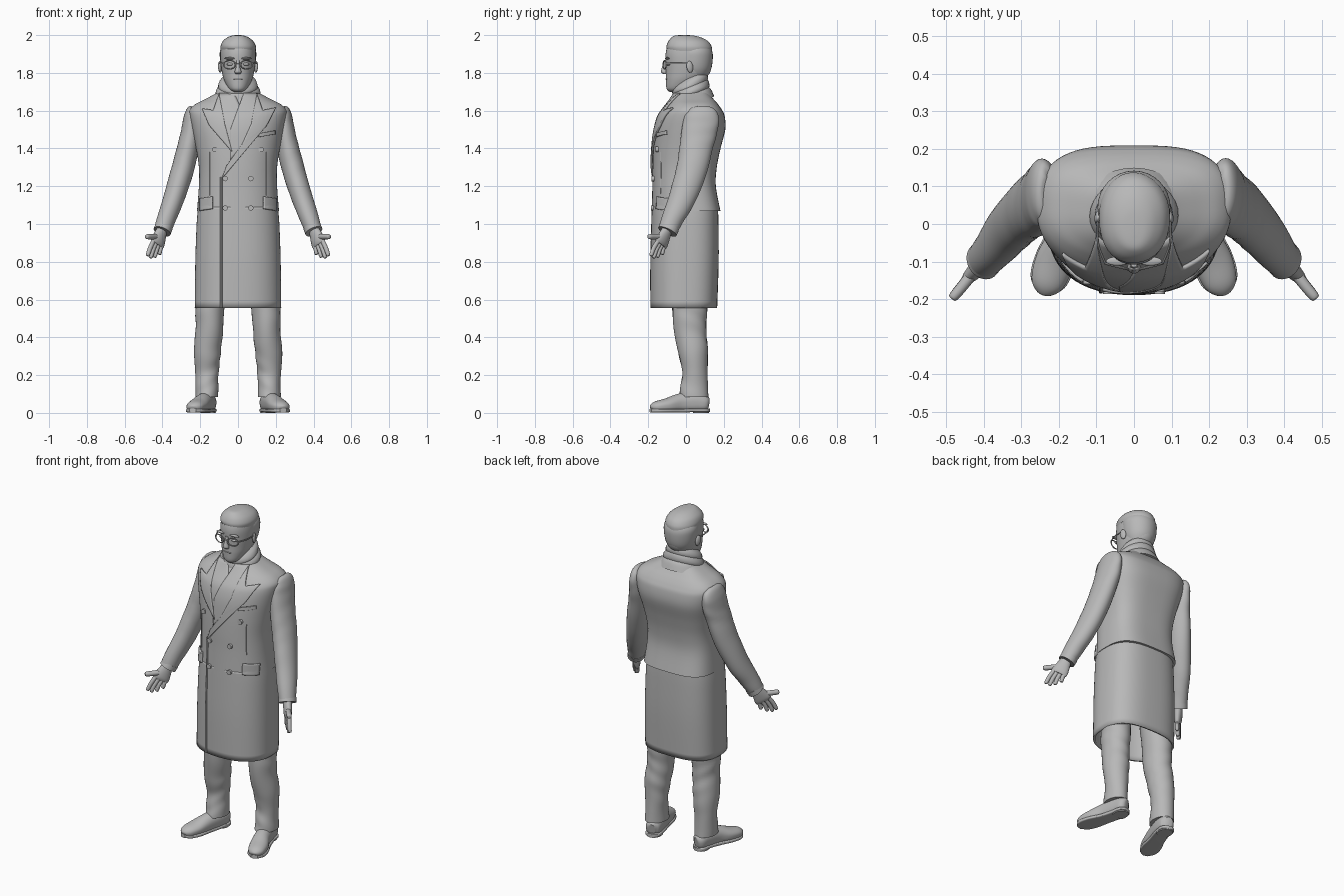
import bpy, bmesh, math
from mathutils import Vector
from mathutils.bvhtree import BVHTree

if "Cube" in bpy.data.objects:
    bpy.data.objects.remove(bpy.data.objects["Cube"])

GREY = (0.48, 0.48, 0.48, 1)
grey = bpy.data.materials.new("matte grey")
grey.use_nodes = True
grey.diffuse_color = GREY
grey.node_tree.nodes["Principled BSDF"].inputs["Base Color"].default_value = GREY

Y, Z = Vector((0, 1, 0)), Vector((0, 0, 1))
parts = []
trees = []


def register(obj, name):
    obj.name = name
    obj.data.name = name
    obj.data.materials.clear()
    obj.data.materials.append(grey)
    parts.append(obj)
    return obj


def smooth_rows(rows, steps):
    """Catmull-Rom interpolation through the section rows."""
    out = []
    for i in range(len(rows) - 1):
        a, b, c, d = (rows[max(0, min(len(rows) - 1, i + k))] for k in (-1, 0, 1, 2))
        for s in range(steps):
            t = s / steps
            out.append([q + t / 2 * (r - p + t * (2 * p - 5 * q + 4 * r - w + t * (3 * (q - r) + w - p)))
                        for p, q, r, w in zip(a, b, c, d)])
    out.append(list(rows[-1]))
    return out


def loft(name, rows, ref=Y, flat=False, side=1, front=2, back=2, tilt=0,
         fold=0, caps=True, sides=32, steps=5):
    """Skin of rounded sections; each row is x, y, z, half width, half depth."""
    rows = smooth_rows(rows, steps)
    centres = [Vector(r[:3]) for r in rows]
    verts, faces = [], []
    for i, row in enumerate(rows):
        t = Z if flat else (centres[min(i + 1, len(rows) - 1)] - centres[max(i - 1, 0)]).normalized()
        u = ref.cross(t).normalized()
        v = t.cross(u)
        for k in range(sides):
            a = math.tau * k / sides
            c, s = math.cos(a), math.sin(a)
            power = 2 / (back if s > 0 else front)
            ripple = 1 + fold * math.sin(row[2] * 45 + 3 * math.sin(a + row[2] * 11) + side)
            p = centres[i] + ripple * (u * row[3] * math.copysign(abs(c) ** power, c)
                                       + v * row[4] * math.copysign(abs(s) ** power, s))
            p.z += tilt * p.y
            verts.append((p.x * side, p.y, p.z))
    for i in range(len(rows) - 1):
        for k in range(sides):
            a, b = i * sides + k, i * sides + (k + 1) % sides
            faces.append((a, b, b + sides, a + sides))
    if caps:
        faces.append(tuple(reversed(range(sides))))
        faces.append(tuple(range(len(verts) - sides, len(verts))))
    if side < 0:
        faces = [tuple(reversed(f)) for f in faces]
    mesh = bpy.data.meshes.new(name)
    mesh.from_pydata(verts, [], faces)
    obj = bpy.data.objects.new(name, mesh)
    bpy.context.collection.objects.link(obj)
    register(obj, name)
    return obj, BVHTree.FromPolygons(verts, faces)


def front_y(x, z):
    hits = [t.ray_cast(Vector((x, -1, z)), Y)[0] for t in trees]
    return min([h.y for h in hits if h], default=0)


def panel(name, outline, lift=0.004, thick=0.01, side=1):
    """Cloth piece cut to an x, z outline and laid on the coat front."""
    bm = bmesh.new()
    face = bm.faces.new([bm.verts.new((x * side, 0, z)) for x, z in outline])
    face.normal_update()
    if face.normal.y > 0:
        face.normal_flip()
    bmesh.ops.triangulate(bm, faces=bm.faces[:])
    bmesh.ops.subdivide_edges(bm, edges=bm.edges[:], cuts=9, use_grid_fill=True)
    for v in bm.verts:
        v.co.y = front_y(v.co.x, v.co.z) - lift
    mesh = bpy.data.meshes.new(name)
    bm.to_mesh(mesh)
    bm.free()
    obj = bpy.data.objects.new(name, mesh)
    bpy.context.collection.objects.link(obj)
    mod = obj.modifiers.new("thickness", "SOLIDIFY")
    mod.thickness, mod.offset = thick, 0
    return register(obj, name)


def seam(name, x, low, high, radius):
    """Raised stitched line running up the coat front."""
    heights = [low + (high - low) * i / 12 for i in range(13)]
    loft(name, [(x, front_y(x, z), z, radius, radius) for z in heights], flat=True, sides=8, steps=1)


def blob(name, loc, scale, turn=(0, 0, 0)):
    bpy.ops.mesh.primitive_uv_sphere_add(segments=20, ring_count=12, radius=1, location=loc, rotation=turn)
    bpy.context.object.scale = scale
    return register(bpy.context.object, name)


# Coat: fitted upper body over a hollow skirt
_, tree = loft("coat_body", [
    (0, 0, 1.07, .217, .182), (0, -.01, 1.2, .207, .168), (0, -.007, 1.3, .207, .17),
    (0, .005, 1.4, .222, .178), (0, .022, 1.5, .243, .186), (0, .03, 1.57, .256, .175),
    (0, .034, 1.605, .255, .156), (0, .035, 1.635, .225, .134), (0, .033, 1.66, .175, .114),
    (0, .03, 1.69, .12, .092), (0, .03, 1.71, .09, .08)], flat=True, front=2.2, back=3.2, sides=64)
trees.append(tree)
skirt, tree = loft("coat_skirt", [
    (0, -.012, .555, .229, .177), (0, -.008, .8, .226, .181), (0, -.006, 1, .219, .178),
    (0, -.006, 1.09, .211, .175)], flat=True, front=2.3, back=2.8, caps=False, sides=64)
trees.append(tree)
hem = skirt.modifiers.new("cloth", "SOLIDIFY")
hem.thickness, hem.offset = .012, -1
loft("coat_collar", [(0, .045, 1.63, .135, .105), (0, .04, 1.67, .116, .094), (0, .035, 1.69, .1, .085)],
     flat=True, tilt=.3)

# Front edge, darts, scarf ends and peaked lapels
seam("front_edge", -.088, .557, 1.25, .006)
for side in (-1, 1):
    seam("front_dart", .15 * side, 1.15, 1.38, .002)
panel("scarf_end_right", [(-.1, 1.69), (-.02, 1.69), (.05, 1.54), (.03, 1.4), (-.03, 1.36), (-.08, 1.53)],
      .001, .008)
panel("scarf_end_left", [(.03, 1.69), (.1, 1.69), (.085, 1.55), (.02, 1.4), (-.04, 1.34), (-.04, 1.5)], .003)
panel("lapel_right", [(-.1, 1.69), (-.13, 1.6), (-.19, 1.61), (-.15, 1.52), (-.03, 1.38), (-.07, 1.53)], .005)
panel("lapel_left", [(.1, 1.69), (.13, 1.6), (.2, 1.615), (.15, 1.52), (-.085, 1.24), (-.06, 1.31),
                     (.02, 1.42), (.07, 1.53)], .007)
panel("breast_pocket", [(.11, 1.46), (.195, 1.475), (.195, 1.495), (.11, 1.48)], .004, .008)

# Buttons in three rows
for x, z in ((.122, 1.395), (.068, 1.24), (.068, 1.085)):
    for side in (-1, 1):
        bpy.ops.mesh.primitive_cylinder_add(vertices=16, radius=.014, depth=.014,
            location=(x * side, front_y(x * side, z) - .004, z), rotation=(math.pi / 2, 0, 0))
        register(bpy.context.object, "coat_button")

# Scarf wound twice round the neck
loft("scarf_lower_wrap", [(0, .02, 1.65, .1, .09), (0, .022, 1.68, .117, .103),
     (0, .022, 1.71, .109, .098), (0, .022, 1.735, .085, .08)], flat=True, tilt=.4, fold=.015)
loft("scarf_upper_wrap", [(0, .025, 1.69, .09, .08), (0, .022, 1.72, .104, .094),
     (0, .022, 1.745, .098, .09), (0, .025, 1.765, .078, .074)], flat=True, tilt=.4, fold=.015)

# Head and hair
loft("neck", [(0, .03, 1.65, .07, .07), (0, .03, 1.8, .068, .075)], flat=True)
loft("head", [(0, -.05, 1.7, .026, .038), (0, -.037, 1.717, .05, .066), (0, -.008, 1.76, .073, .098),
     (0, .01, 1.8, .084, .116), (0, .015, 1.85, .091, .122), (0, .015, 1.9, .093, .123),
     (0, .015, 1.94, .087, .113), (0, .012, 1.97, .068, .09), (0, .01, 1.985, .04, .06)],
     flat=True, front=2.1, sides=40)
loft("hair_top", [(0, .022, 1.915, .092, .117), (0, .017, 1.94, .094, .12), (0, .012, 1.967, .081, .107),
     (0, .002, 1.987, .057, .08), (0, -.008, 1.997, .034, .052), (0, -.01, 2, .01, .02)],
     flat=True, front=2.2, fold=.015)
loft("hair_back", [(0, .045, 1.77, .062, .06), (0, .045, 1.82, .086, .088), (0, .045, 1.88, .096, .097),
     (0, .043, 1.92, .094, .094), (0, .04, 1.96, .07, .075)], flat=True)

# Face
loft("nose", [(0, -.105, 1.865, .009, .01), (0, -.113, 1.83, .011, .014), (0, -.116, 1.805, .018, .016),
     (0, -.108, 1.793, .012, .01)], flat=True, sides=16)
blob("upper_lip", (0, -.1, 1.768), (.026, .008, .005))
blob("lower_lip", (0, -.098, 1.758), (.022, .008, .006))
blob("chin", (0, -.083, 1.725), (.028, .02, .018))
loft("glasses_bridge", [(-.015, -.12, 1.85, .003, .003), (.015, -.12, 1.85, .003, .003)], ref=Z, sides=10)

HAND_ACROSS = Vector((.72, -.65, .15)).normalized()
HAND_DOWN = Vector((.3, -.37, -.88)).normalized()
for side, label in ((-1, "right_"), (1, "left_")):
    blob(label + "brow", (.043 * side, -.099, 1.877), (.032, .012, .006))
    blob(label + "eye", (.04 * side, -.092, 1.846), (.02, .012, .008))
    blob(label + "ear", (.095 * side, .02, 1.832), (.01, .018, .031), (.15, 0, .3 * side))
    bpy.ops.mesh.primitive_torus_add(major_segments=32, minor_segments=8, major_radius=.029, minor_radius=.0035,
        location=(.045 * side, -.113, 1.843), rotation=(math.pi / 2, 0, .25 * side))
    bpy.context.object.scale = (1.1, .78, 1)
    register(bpy.context.object, label + "glasses_rim")
    loft(label + "glasses_temple", [(.077, -.104, 1.85, .003, .004), (.096, -.05, 1.85, .003, .004),
         (.097, .02, 1.85, .003, .004)], ref=Z, side=side, sides=10)
    panel(label + "pocket_flap", [(.135, 1.08), (.2, 1.07), (.2, 1.135), (.135, 1.145)], .005, .012, side)

    # Sleeve with cuff
    loft(label + "sleeve", [(.236, .085, 1.617, .012, .04), (.242, .085, 1.605, .03, .07),
         (.244, .084, 1.57, .043, .09), (.246, .077, 1.52, .05, .094), (.257, .06, 1.44, .056, .09),
         (.29, .033, 1.3, .06, .082), (.335, -.015, 1.15, .056, .073), (.378, -.07, 1.03, .05, .058),
         (.4, -.097, .965, .045, .05)], side=side, fold=.012)
    loft(label + "cuff", [(.392, -.087, .985, .047, .053), (.402, -.099, .96, .047, .053)], side=side)

    # Hand, palm turned forward
    wrist = Vector((.402, -.1, .97))
    knuckles = wrist + HAND_DOWN * .092

    def digit(name, start, end, r):
        mid = (start + end) / 2 + Vector((.002, -.004, 0))
        tip = end + (end - mid) * .15
        loft(label + name, [(*start, r, r), (*mid, r, r), (*end, r * .85, r * .85), (*tip, r * .2, r * .2)],
             ref=HAND_ACROSS, side=side, sides=12)

    loft(label + "palm", [(*wrist, .024, .03), (*(wrist + HAND_DOWN * .04), .023, .04),
         (*(wrist + HAND_DOWN * .075), .02, .047), (*knuckles, .014, .045)],
         ref=HAND_ACROSS, side=side, sides=20)
    for i, (finger, length) in enumerate((("little", .062), ("ring", .082), ("middle", .09), ("index", .082))):
        off = (i - 1.5) * .022
        root = knuckles + HAND_ACROSS * off - HAND_DOWN * .015
        digit(finger + "_finger", root, root + HAND_DOWN * length + HAND_ACROSS * off * .15, .012)
    digit("thumb", wrist + HAND_DOWN * .045 + HAND_ACROSS * .015, Vector((.482, -.195, .933)), .015)

    # Trouser leg, shoe, sole and heel
    loft(label + "trouser_leg", [(.14, .015, .72, .08, .095), (.148, .02, .56, .077, .092),
         (.152, .022, .44, .073, .085), (.162, .037, .32, .071, .079), (.165, .047, .22, .063, .066),
         (.165, .043, .14, .06, .072), (.166, .04, .085, .06, .078)], flat=True, side=side, fold=.02, steps=8)
    loft(label + "shoe", [(.15, .117, .05, .02, .03), (.155, .1, .053, .04, .042), (.163, .05, .06, .045, .052),
         (.184, -.03, .055, .045, .048), (.211, -.1, .042, .052, .036), (.23, -.155, .034, .045, .028),
         (.238, -.18, .028, .027, .018), (.24, -.187, .025, .008, .008)], ref=Z, side=side, front=3)
    loft(label + "shoe_sole", [(.15, .122, .014, .02, .01), (.155, .1, .014, .043, .01),
         (.165, .04, .014, .044, .01), (.187, -.03, .012, .046, .01), (.211, -.1, .012, .055, .01),
         (.23, -.155, .012, .048, .01), (.24, -.187, .013, .018, .01)], ref=Z, side=side, front=5, back=5)
    loft(label + "shoe_heel", [(.158, .08, 0, .04, .042), (.158, .08, .02, .042, .044)],
         flat=True, side=side, front=4)

# Smooth shading with sharp seams kept
bpy.ops.object.select_all(action="DESELECT")
for obj in parts:
    obj.select_set(True)
bpy.context.view_layer.objects.active = parts[0]
bpy.ops.object.shade_smooth_by_angle(angle=math.radians(40))
